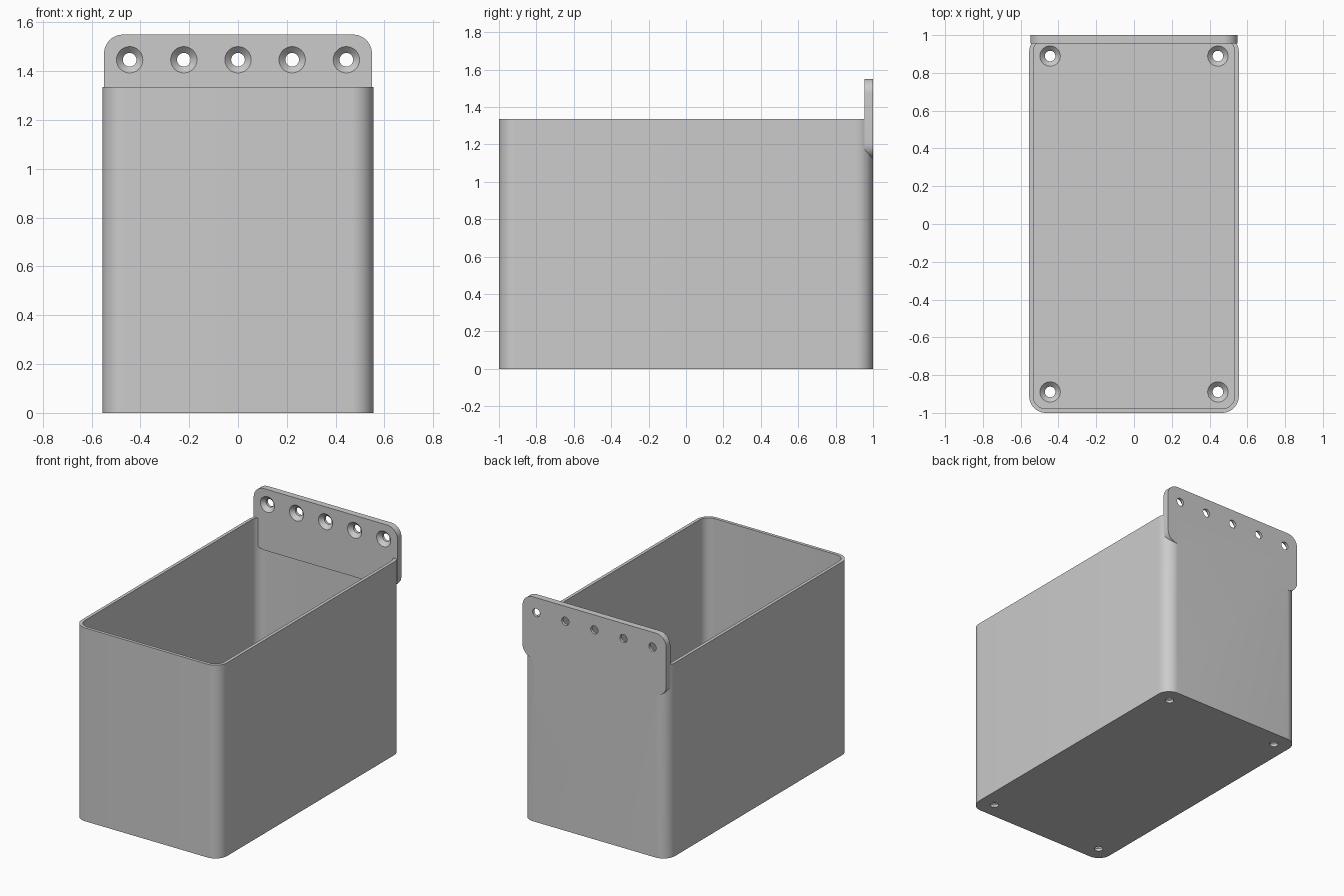
import bpy, bmesh, math
from mathutils import Matrix, Vector

default = bpy.data.objects.get("Cube")
if default:
    bpy.data.objects.remove(default, do_unlink=True)

grey = bpy.data.materials.new("light grey plastic")
grey.use_nodes = True
grey.diffuse_color = (0.6, 0.6, 0.6, 1)
grey.node_tree.nodes["Principled BSDF"].inputs["Base Color"].default_value = (0.6, 0.6, 0.6, 1)

HALF_W, HALF_L, HEIGHT = 0.555, 1.0, 1.335
WALL, FLOOR, PLATE = 0.022, 0.044, 0.0445
RADIUS = 0.089
TO_FRONT = Matrix.Rotation(math.radians(90), 4, "X")  # local z -> -y


def make_object(name, bm):
    bmesh.ops.recalc_face_normals(bm, faces=bm.faces)
    mesh = bpy.data.meshes.new(name)
    bm.to_mesh(mesh)
    bm.free()
    mesh.materials.append(grey)
    obj = bpy.data.objects.new(name, mesh)
    bpy.context.collection.objects.link(obj)
    return obj


def rounded_prism(name, hx, hy, radius, depth, matrix, steps=12):
    """Rounded rectangle extruded along local z."""
    bm = bmesh.new()
    ring = []
    for i, (sx, sy) in enumerate([(1, 1), (-1, 1), (-1, -1), (1, -1)]):
        for k in range(steps + 1):
            a = math.pi / 2 * (i + k / steps)
            ring.append(bm.verts.new((sx * (hx - radius) + radius * math.cos(a),
                                      sy * (hy - radius) + radius * math.sin(a), 0)))
    face = bm.faces.new(ring)
    top = bmesh.ops.extrude_face_region(bm, geom=[face])["geom"]
    bmesh.ops.translate(bm, vec=(0, 0, depth),
                        verts=[v for v in top if isinstance(v, bmesh.types.BMVert)])
    bm.transform(matrix)
    return make_object(name, bm)


def add_screw(bm, matrix, sides=32):
    """Countersunk hole cutter: narrow shank, cone, wide head."""
    rings = []
    for r, z in [(0.028, -0.08), (0.028, -0.026), (0.054, 0), (0.054, 0.02)]:
        rings.append([bm.verts.new(matrix @ Vector((r * math.cos(t), r * math.sin(t), z)))
                      for t in (2 * math.pi * i / sides for i in range(sides))])
    for low, high in zip(rings, rings[1:]):
        for i in range(sides):
            j = (i + 1) % sides
            bm.faces.new((low[i], low[j], high[j], high[i]))
    bm.faces.new(rings[0])
    bm.faces.new(rings[-1])


def combine(target, tool, operation):
    mod = target.modifiers.new(operation.lower(), "BOOLEAN")
    mod.operation, mod.solver, mod.object = operation, "EXACT", tool
    bpy.ops.object.select_all(action="DESELECT")
    bpy.context.view_layer.objects.active = target
    target.select_set(True)
    bpy.ops.object.modifier_apply(modifier=mod.name)
    bpy.data.objects.remove(tool, do_unlink=True)


# Open bin with thin walls
storage_bin = rounded_prism("storage_bin", HALF_W, HALF_L, RADIUS, HEIGHT, Matrix())
cavity = rounded_prism("cavity_cutter", HALF_W - WALL, HALF_L - WALL, RADIUS - WALL,
                       HEIGHT, Matrix.Translation((0, 0, FLOOR)))
combine(storage_bin, cavity, "DIFFERENCE")

# Mounting plate rising above the back wall
plate_low, plate_top = 1.125, 1.55
plate = rounded_prism("mounting_plate", 0.549, (plate_top - plate_low) / 2, 0.078, PLATE,
                      Matrix.Translation((0, HALF_L, (plate_low + plate_top) / 2)) @ TO_FRONT)
combine(storage_bin, plate, "UNION")

# Countersunk screw holes in the plate and in the floor corners
screws = bmesh.new()
for i in range(-2, 3):
    add_screw(screws, Matrix.Translation((i * 0.222, HALF_L - PLATE, 1.447)) @ TO_FRONT)
for x in (-0.444, 0.444):
    for y in (-0.889, 0.889):
        add_screw(screws, Matrix.Translation((x, y, FLOOR)))
combine(storage_bin, make_object("screw_cutters", screws), "DIFFERENCE")

bpy.ops.object.shade_smooth_by_angle(angle=math.radians(30))
